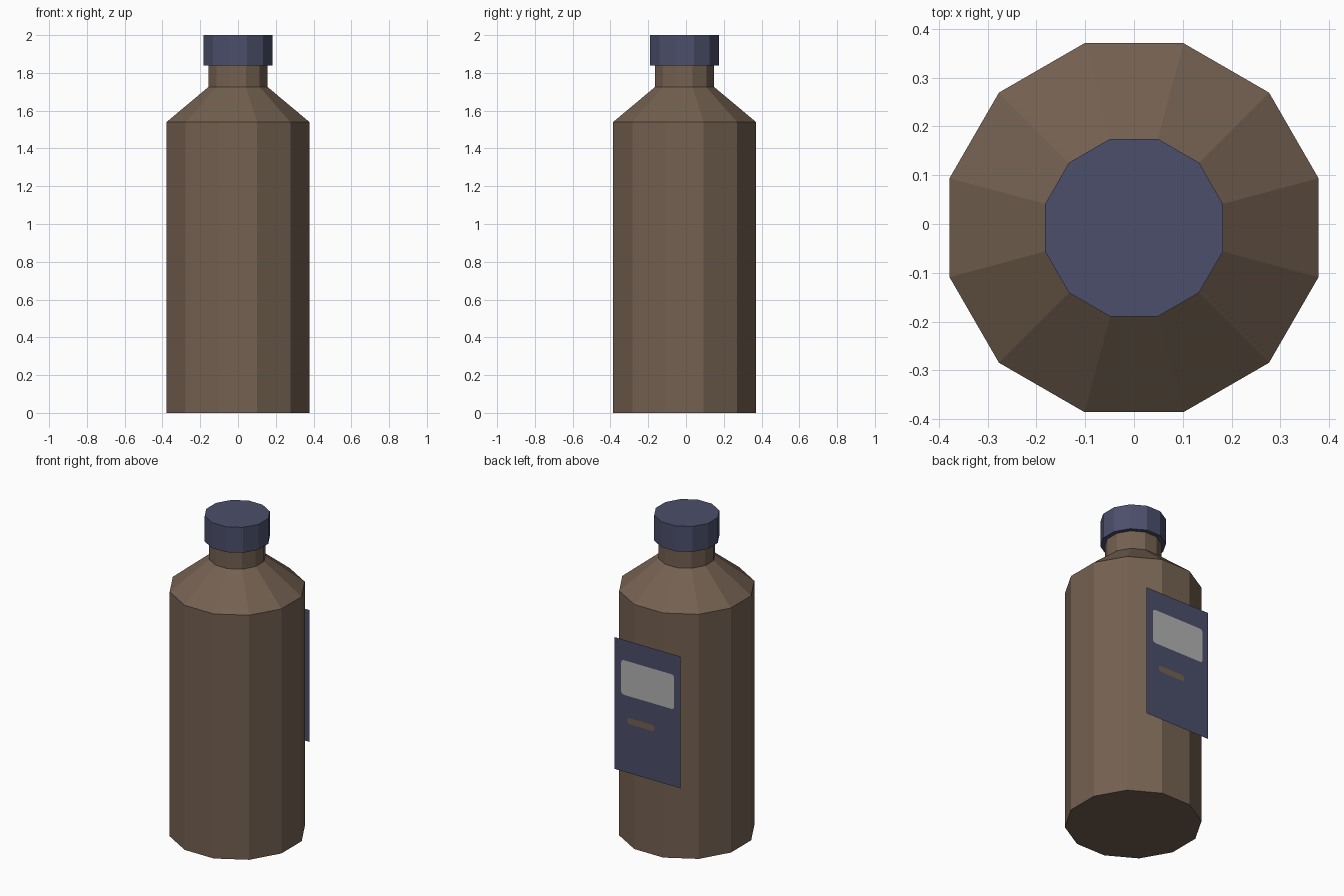
import bpy, bmesh
from math import cos, sin, pi

SIDES = 12
CENTRE_Y = -0.0075

default = bpy.data.objects.get("Cube")
if default:
    bpy.data.objects.remove(default, do_unlink=True)


def srgb(*rgb):
    return tuple((c / 255 / 12.92) if c < 10 else ((c / 255 + 0.055) / 1.055) ** 2.4
                 for c in rgb) + (1.0,)


def material(name, colour):
    mat = bpy.data.materials.new(name)
    mat.use_nodes = True
    mat.diffuse_color = colour
    bsdf = next(n for n in mat.node_tree.nodes if n.type == "BSDF_PRINCIPLED")
    bsdf.inputs["Base Color"].default_value = colour
    return mat


BROWN = material("brown", srgb(116, 97, 81))
NAVY = material("slate blue", srgb(75, 79, 107))
GREY = material("light grey", srgb(178, 178, 178))


def finish(bm, name, mat):
    mesh = bpy.data.meshes.new(name)
    bm.to_mesh(mesh)
    bm.free()
    mesh.materials.append(mat)
    obj = bpy.data.objects.new(name, mesh)
    bpy.context.scene.collection.objects.link(obj)
    return obj


def lathe(name, profile, mat):
    """Faceted solid from (apothem, z) pairs, with a flat facing the front."""
    bm = bmesh.new()
    rings = []
    for apothem, z in profile:
        r = apothem / cos(pi / SIDES)
        angles = [(i + 0.5) * 2 * pi / SIDES for i in range(SIDES)]
        rings.append([bm.verts.new((r * cos(a), r * sin(a) + CENTRE_Y, z)) for a in angles])
    for low, high in zip(rings, rings[1:]):
        for i in range(SIDES):
            j = (i + 1) % SIDES
            bm.faces.new((low[i], low[j], high[j], high[i]))
    bm.faces.new(rings[0][::-1])
    bm.faces.new(rings[-1])
    return finish(bm, name, mat)


def sheet(name, x0, x1, z0, z1, y, mat, corner=0.0):
    """Flat sheet facing the back, with optional rounded corners."""
    bm = bmesh.new()
    verts = [bm.verts.new((x, y, z)) for x, z in ((x0, z0), (x0, z1), (x1, z1), (x1, z0))]
    bm.faces.new(verts)
    if corner:
        bmesh.ops.bevel(bm, geom=verts, offset=corner, segments=3,
                        profile=0.5, affect="VERTICES")
    bm.normal_update()
    for face in bm.faces:
        if face.normal.y < 0:
            face.normal_flip()
    return finish(bm, name, mat)


# Bottle and cap
lathe("bottle_body", [(0.378, 0), (0.378, 1.54), (0.157, 1.725), (0.157, 1.85)], BROWN)
lathe("cap", [(0.182, 1.84), (0.182, 2.0)], NAVY)

# Flat label on the back, with a pale panel and a small brown bar
sheet("label", -0.23, 0.23, 0.475, 1.305, 0.383, NAVY)
sheet("label_panel", -0.187, 0.182, 0.96, 1.178, 0.385, GREY, 0.018)
sheet("label_bar", -0.05, 0.138, 0.785, 0.823, 0.385, BROWN, 0.015)
